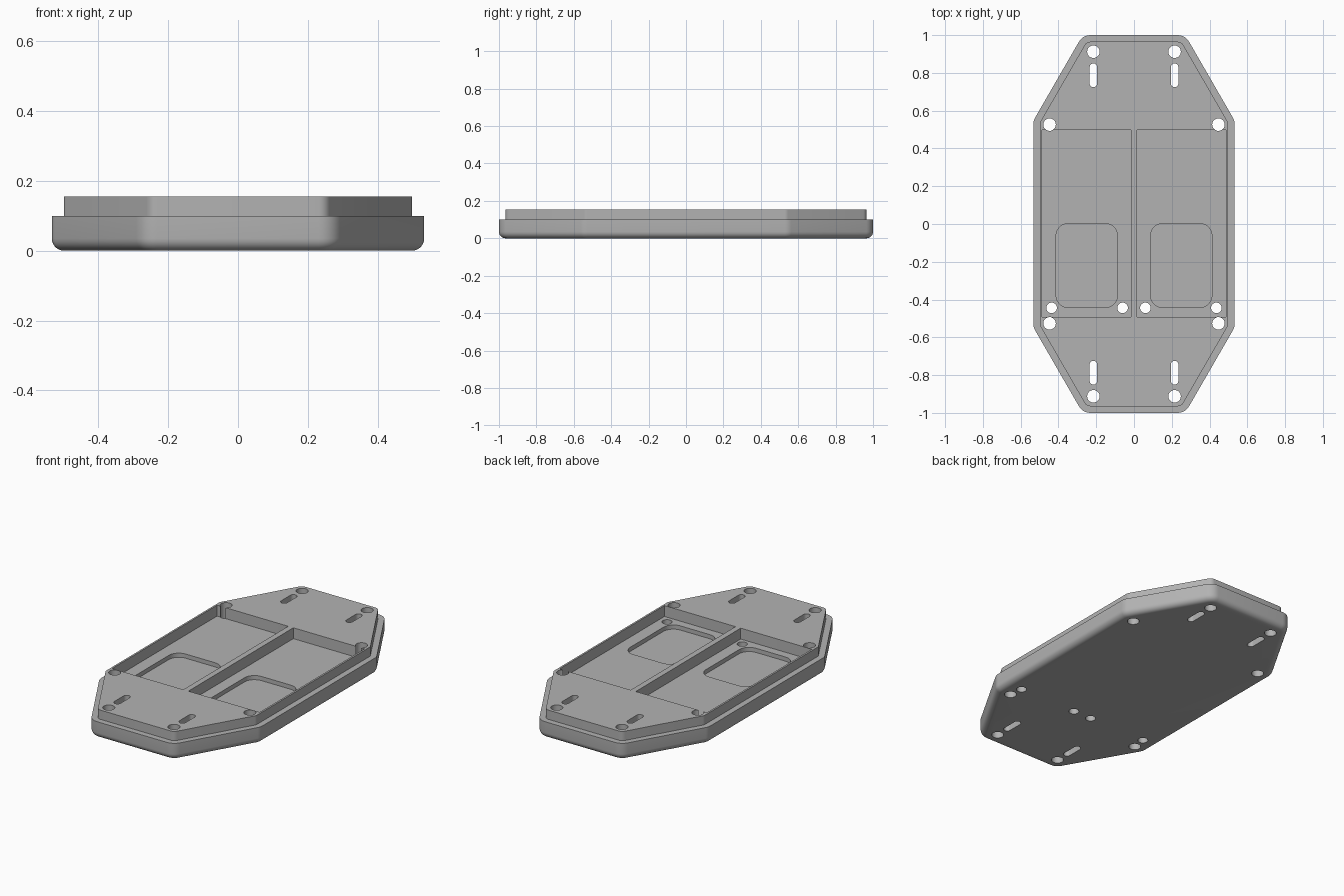
import bpy, bmesh
from math import sin, cos, pi, radians

cube = bpy.data.objects.get("Cube")
if cube:
    bpy.data.objects.remove(cube, do_unlink=True)

# One plain grey
grey = bpy.data.materials.new("plain grey")
grey.use_nodes = True
colour = (0.45, 0.45, 0.45, 1)
grey.diffuse_color = colour
grey.node_tree.nodes["Principled BSDF"].inputs["Base Color"].default_value = colour

HALF_W, HALF_L, CHAMFER, CORNER = 0.533, 1.0, 0.735, 0.07
STEP_Z, TOP_Z, LIP, FILLET = 0.1, 0.155, 0.035, 0.035
FLOOR_Z, RECESS_Z = 0.09, 0.065


def add_loft(bm, rings):
    """Skin a stack of closed rings and cap both ends."""
    loops = [[bm.verts.new(p) for p in ring] for ring in rings]
    n = len(loops[0])
    for low, high in zip(loops, loops[1:]):
        for i in range(n):
            j = (i + 1) % n
            bm.faces.new((low[i], low[j], high[j], high[i]))
    bm.faces.new(loops[0][::-1])
    bm.faces.new(loops[-1])


def make_object(name, bm):
    mesh = bpy.data.meshes.new(name)
    bm.to_mesh(mesh)
    bm.free()
    mesh.materials.append(grey)
    obj = bpy.data.objects.new(name, mesh)
    bpy.context.collection.objects.link(obj)
    return obj


def plate_ring(inset, z):
    """Long octagon with rounded corners, moved inwards by inset."""
    x, y, c = HALF_W - CORNER, HALF_L - CORNER, CHAMFER - CORNER
    slope = radians(30)
    side = (x, (c - x * cos(slope)) / sin(slope), 0, 30)
    end = ((c - y * sin(slope)) / cos(slope), y, 30, 90)
    r = CORNER - inset
    quarter = []
    for cx, cy, a0, a1 in (side, end):
        for k in range(7):
            a = radians(a0 + (a1 - a0) * k / 6)
            quarter.append((cx + r * cos(a), cy + r * sin(a)))
    left = [(-px, py) for px, py in quarter[::-1]]
    half = quarter + left
    return [(px, py, z) for px, py in half] + [(-px, -py, z) for px, py in half]


def rounded_ring(cx, cy, w, h, r, z, steps=8):
    """Rounded rectangle; a circle when w = h = 2r, a slot when w = 2r."""
    points = []
    for q, (sx, sy) in enumerate(((1, 1), (-1, 1), (-1, -1), (1, -1))):
        for k in range(steps + 1):
            a = (q + k / steps) * pi / 2
            p = (cx + sx * (w / 2 - r) + r * cos(a), cy + sy * (h / 2 - r) + r * sin(a), z)
            if not points or sum(abs(u - v) for u, v in zip(p, points[-1])) > 1e-5:
                points.append(p)
    if sum(abs(u - v) for u, v in zip(points[0], points[-1])) < 1e-5:
        points.pop()
    return points


def cut(target, name, shapes, z0, z1=0.3):
    """Subtract a group of upright prisms from the target."""
    bm = bmesh.new()
    for shape in shapes:
        add_loft(bm, [rounded_ring(*shape, z) for z in (z0, z1)])
    cutter = make_object(name, bm)
    cutter.hide_render = True
    mod = target.modifiers.new(name, 'BOOLEAN')
    mod.operation, mod.solver, mod.object = 'DIFFERENCE', 'EXACT', cutter
    bpy.context.view_layer.objects.active = target
    bpy.ops.object.modifier_apply(modifier=name)
    bpy.data.objects.remove(cutter, do_unlink=True)


# Body: filleted lower plate with a stepped lip on top
rings = []
for k in range(7):
    a = k / 6 * pi / 2
    rings.append(plate_ring(FILLET * (1 - sin(a)), FILLET * (1 - cos(a))))
rings += [plate_ring(0, STEP_Z), plate_ring(LIP, STEP_Z), plate_ring(LIP, TOP_Z)]
bm = bmesh.new()
add_loft(bm, rings)
body = make_object("stepped_base_plate", bm)

# Two long pockets, each with a rounded recess in its floor
sides = (-1, 1)
cut(body, "pocket_cutter",
    [(s * 0.252, 0.003, 0.47, 0.99, 0.0005, FLOOR_Z, 1)[:5] for s in sides], FLOOR_Z)
cut(body, "recess_cutter", [(s * 0.25, -0.22, 0.325, 0.445, 0.065) for s in sides], RECESS_Z)

# Through holes: bolt holes, slots and small pocket holes
holes = []
for s in sides:
    for t in sides:
        for x, y in ((0.215, 0.912), (0.447, 0.526)):
            holes.append((s * x, t * y, 0.066, 0.066, 0.033))
        holes.append((s * 0.215, t * 0.787, 0.04, 0.126, 0.02))
    for x in (0.06, 0.436):
        holes.append((s * x, -0.444, 0.056, 0.056, 0.028))
cut(body, "hole_cutter", holes, -0.1)

# Smooth fillets with crisp edges
bpy.ops.object.select_all(action='DESELECT')
body.select_set(True)
bpy.context.view_layer.objects.active = body
bpy.ops.object.shade_smooth_by_angle(angle=radians(32))
